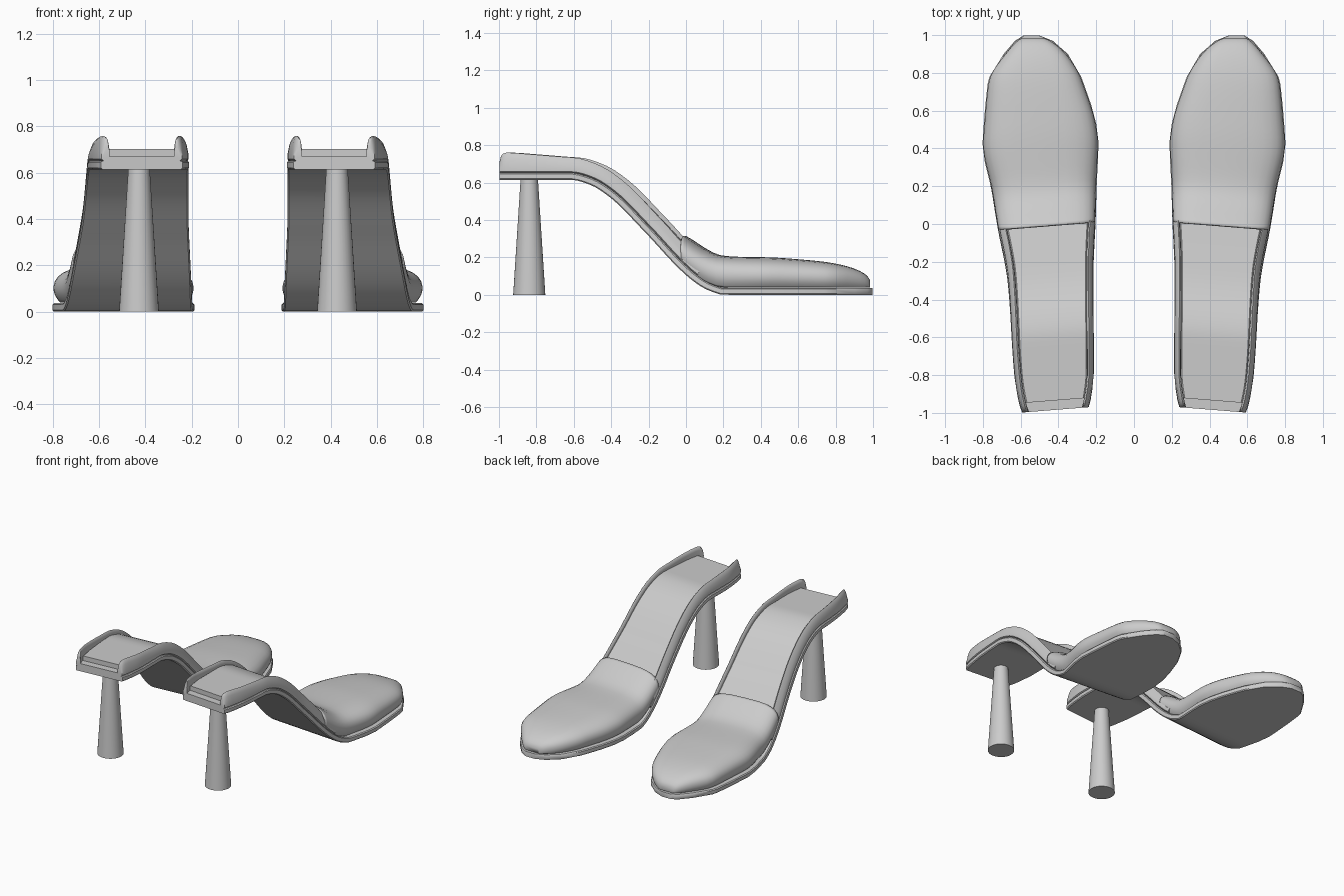
import bpy, bmesh
from math import sin, cos, radians, copysign

if "Cube" in bpy.data.objects:
    bpy.data.objects.remove(bpy.data.objects["Cube"])

# Underside of the sole in side view: y, z
PATH = [(-1, .615), (-.6, .615), (-.5, .59), (-.4, .53), (-.2, .335), (-.02, .145),
        (.06, .075), (.14, .025), (.22, .0), (.3, 0), (1, 0)]
# Sole outline in plan: y, inner x, outer x
OUTLINE = [(-.985, .24, .592), (-.95, .23, .605), (-.8, .212, .632), (-.3, .215, .668),
           (0, .203, .722), (.2, .197, .755), (.43, .188, .802), (.53, .2, .795),
           (.74, .265, .775), (.78, .28, .765), (.9, .35, .69), (.97, .43, .63), (.998, .50, .585)]
# Toe cap ridge: y, top z
RIDGE = [(-.01, .318), (.02, .302), (.1, .25), (.18, .213), (.26, .204), (.45, .2), (.6, .19), (.75, .175),
         (.86, .153), (.93, .127), (.965, .105), (.985, .078)]
WALL = [(-.985, .1), (-.975, .132), (-.95, .145), (-.8, .135), (-.6, .12), (-.4, .112), (0, .105), (.1, .09)]


def sample(table, y, col=1):
    """Smooth interpolation without overshoot."""
    n = len(table)
    if y <= table[0][0]:
        return table[0][col]
    if y >= table[-1][0]:
        return table[-1][col]
    s = [(table[i + 1][col] - table[i][col]) / (table[i + 1][0] - table[i][0]) for i in range(n - 1)]

    def slope(i):
        if i == 0 or i == n - 1:
            return s[min(i, n - 2)]
        a, b = s[i - 1], s[i]
        return 2 * a * b / (a + b) if a * b > 0 else 0
    i = max(k for k in range(n - 1) if table[k][0] <= y)
    h = table[i + 1][0] - table[i][0]
    t = (y - table[i][0]) / h
    return ((2*t**3 - 3*t*t + 1) * table[i][col] + (t**3 - 2*t*t + t) * h * slope(i)
            + (3*t*t - 2*t**3) * table[i + 1][col] + (t**3 - t*t) * h * slope(i + 1))


def skew(x, y):
    """Angles the heel edge and mouth edge slightly, fading toward the toe."""
    return -.08 * (x - .43) * max(0, min(1, (.5 - y) / .4))


def on_sole(y, side, inset, off):
    """Point above the sole underside: side 0 inner, 1 outer; off along the normal."""
    dz = (sample(PATH, y + .02) - sample(PATH, y - .02)) / .04
    ln = (1 + dz * dz) ** .5
    xi, xo = sample(OUTLINE, y, 1), sample(OUTLINE, y, 2)
    x = xo - inset if side else xi + inset
    return (x, y - dz / ln * off + skew(x, y), sample(PATH, y) + off / ln)


def stations(a, b, step=.04):
    n = max(1, round((b - a) / step))
    return [a + (b - a) * i / n for i in range(n + 1)]


def loft(name, rings, closed=True, caps=(True, True), angle=40, thick=0):
    bm = bmesh.new()
    vs = [[bm.verts.new(p) for p in r] for r in rings]
    n = len(vs[0])
    for a, b in zip(vs, vs[1:]):
        for i in range(n if closed else n - 1):
            j = (i + 1) % n
            bm.faces.new((a[i], a[j], b[j], b[i]))
    for k, r in zip(caps, (vs[0], vs[-1])):
        if k:
            bm.faces.new(r)
    bmesh.ops.recalc_face_normals(bm, faces=bm.faces)
    me = bpy.data.meshes.new(name)
    bm.to_mesh(me)
    bm.free()
    finish(bpy.data.objects.new(name, me), angle, thick)


def finish(ob, angle, thick=0):
    if ob.name not in bpy.context.collection.objects:
        bpy.context.collection.objects.link(ob)
    bpy.ops.object.select_all(action='DESELECT')
    ob.select_set(True)
    bpy.context.view_layer.objects.active = ob
    bpy.ops.object.shade_smooth_by_angle(angle=radians(angle))
    if thick:
        m = ob.modifiers.new("Thickness", 'SOLIDIFY')
        m.thickness, m.offset = thick, -1
    ob.modifiers.new("Pair", 'MIRROR')


def slab(name, ys, inset, lo, hi, r):
    """Flat strip following the sole with softened edges."""
    half = [(inset + r, lo), (inset, lo + r), (inset, hi - r), (inset + r, hi)]
    loft(name, [[on_sole(y, 0, *p) for p in half] + [on_sole(y, 1, *p) for p in half[::-1]]
                for y in ys])


# Outsole, faceted round the toe
toe = [.2, .25, .34, .43, .53, .63, .74, .78, .9, .97, .998]
slab("sole", [-.985, -.95, -.9] + stations(-.8, .16, .03) + toe, 0, 0, .036, .006)

# Insole pad running under the toe cap
slab("insole", [-.935] + stations(-.92, .24, .03) + stations(.3, .86), .034, .05, .088, .008)

# Upper: floor and leaning side walls in one U-shaped section
rings = []
for y in [-.985, -.98, -.975, -.965, -.95, -.92] + stations(-.88, .06, .03):
    h = sample(WALL, y)
    half = [(.012, .036), (.002, .044), (.002, .065), (.01, h - .03), (.019, h - .008), (.026, h),
            (.033, h - .006), (.037, h - .025), (.036, .055)]
    rings.append([on_sole(y, 0, *p) for p in half] + [on_sole(y, 1, *p) for p in half[::-1]])
loft("side_walls", rings)

# Toe cap: rounded arches from the mouth to the tip
rings = []
for y in [-.005, .01, .03] + stations(.06, .86) + [.895, .93, .955, .972, .985]:
    base = on_sole(y, 0, 0, .036)[2] + .004
    top = sample(RIDGE, y)
    xi, xo = sample(OUTLINE, y, 1), sample(OUTLINE, y, 2)
    c, hw = (xi + xo) / 2, (xo - xi) / 2 - .004 - .012 * max(0, (y - .8) / .2)
    mid = base + (top - base) * .38
    ring = []
    for k in range(25):
        a = radians(-60 + 300 * k / 24)
        sx = copysign(abs(cos(a)) ** .55, cos(a))
        sz = copysign(abs(sin(a)) ** .9, sin(a))
        if sz < 0:
            sx = copysign(1 - .12 * sz * sz, sx)
            z = mid + (mid - base) * sz / sin(radians(60)) ** .9
        else:
            z = mid + (top - mid) * sz
        x = c + hw * sx
        ring.append((x, y + skew(x, y), z))
    rings.append(ring)
loft("toe_cap", rings, closed=False, caps=(False, True), angle=60, thick=.012)

# Tapered heel post
bpy.ops.mesh.primitive_cone_add(vertices=32, radius1=.086, radius2=.046, depth=.625,
                                location=(.428, -.838, .3125))
heel = bpy.context.object
heel.name = "heel"
bpy.ops.object.transform_apply(location=True)
finish(heel, 40)
